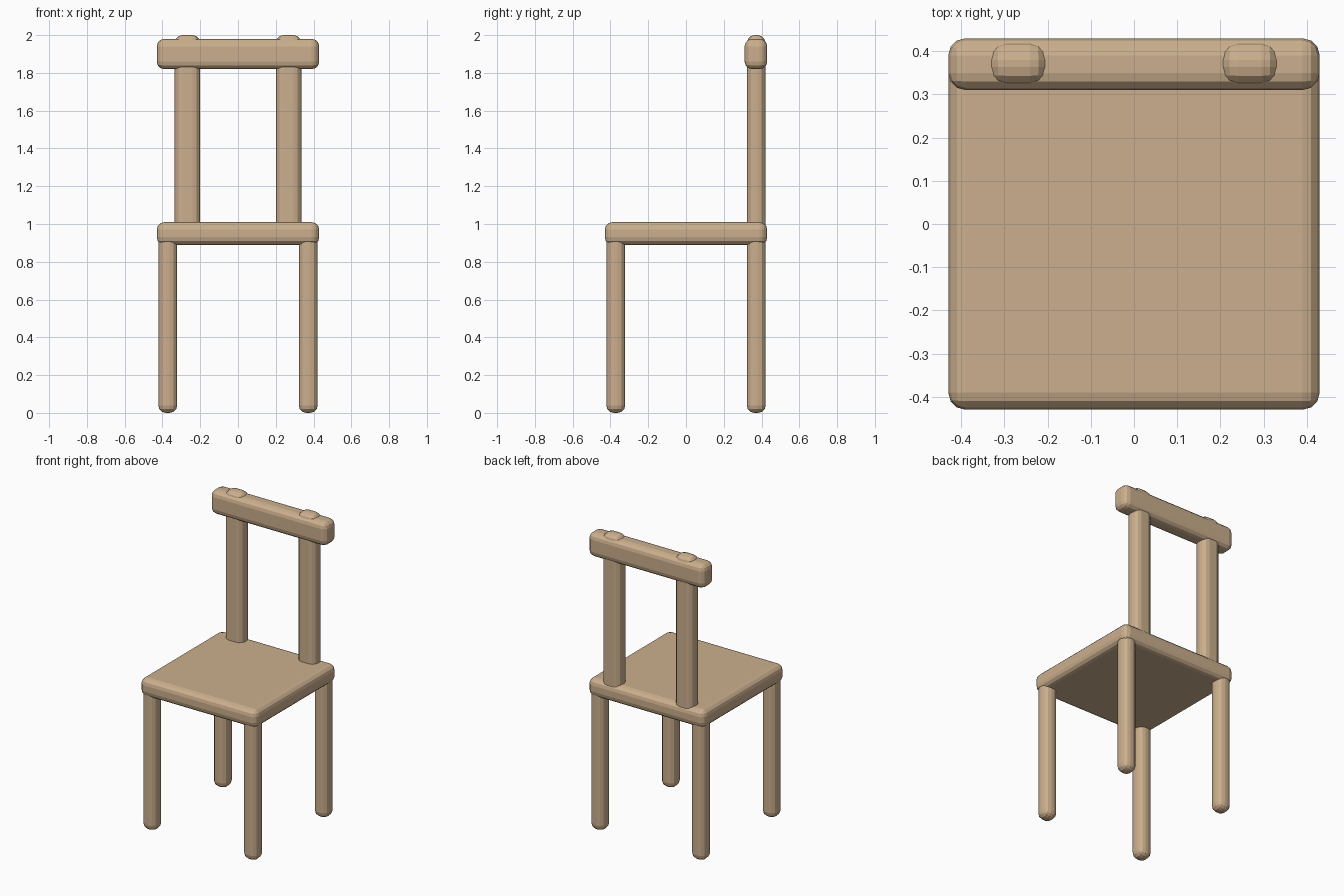
import bpy

if "Cube" in bpy.data.objects:
    bpy.data.objects.remove(bpy.data.objects["Cube"])

wood = bpy.data.materials.new("light_wood")
wood.diffuse_color = (0.60, 0.43, 0.27, 1.0)
wood.use_nodes = True
wood.node_tree.nodes["Principled BSDF"].inputs["Base Color"].default_value = wood.diffuse_color


def rounded_box(name, x, y, z, bevel=0.04):
    """Box spanning the given (min, max) ranges, with faceted rounded edges."""
    spans = (x, y, z)
    bpy.ops.mesh.primitive_cube_add(size=1, location=[(a + b) / 2 for a, b in spans])
    obj = bpy.context.object
    obj.name = name
    obj.scale = [b - a for a, b in spans]
    bpy.ops.object.transform_apply(location=False, rotation=False, scale=True)
    mod = obj.modifiers.new("rounded_edges", 'BEVEL')
    mod.width = bevel
    mod.segments = 3
    obj.data.materials.append(wood)
    return obj


# Seat slab
rounded_box("seat", (-0.43, 0.43), (-0.43, 0.43), (0.89, 1.01))

# Four legs, running up into the seat
for side, sx in (("left", -1), ("right", 1)):
    for end, sy in (("front", -1), ("back", 1)):
        cx, cy = 0.372 * sx, 0.372 * sy
        rounded_box(f"{end}_{side}_leg", (cx - 0.05, cx + 0.05),
                    (cy - 0.05, cy + 0.05), (0.0, 0.95))

# Back posts, poking through the top of the rail
for side, sx in (("left", -1), ("right", 1)):
    cx = 0.268 * sx
    rounded_box(f"{side}_back_post", (cx - 0.067, cx + 0.067),
                (0.323, 0.42), (0.93, 2.0))

# Top rail
rounded_box("back_rail", (-0.43, 0.43), (0.31, 0.43), (1.82, 1.98))
